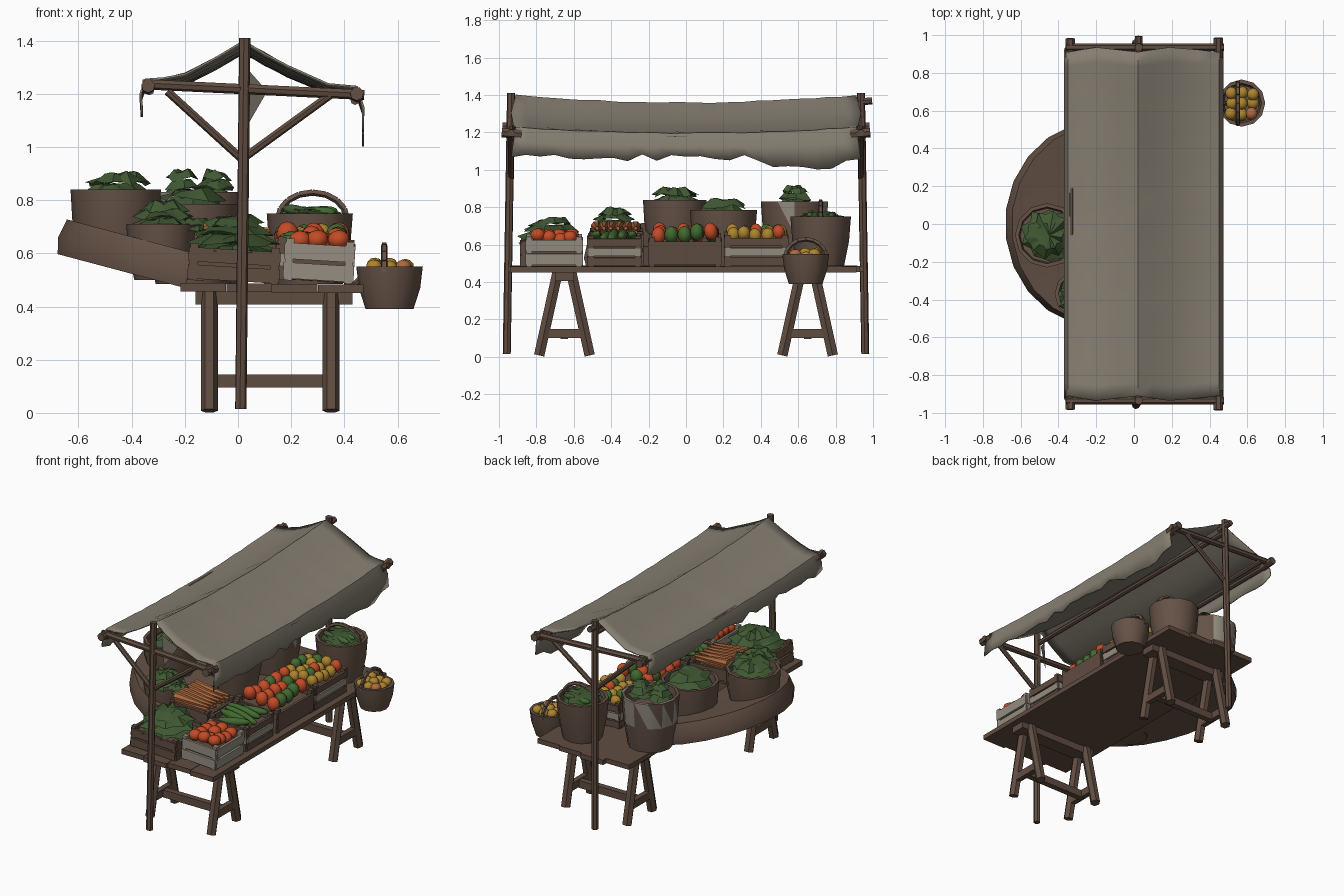
import bpy, bmesh, math, random
from mathutils import Vector, Matrix, Euler

random.seed(7)
if "Cube" in bpy.data.objects:
    bpy.data.objects.remove(bpy.data.objects["Cube"], do_unlink=True)


def material(name, r, g, b):
    m = bpy.data.materials.new(name)
    m.use_nodes = True
    m.diffuse_color = (r, g, b, 1)
    node = m.node_tree.nodes["Principled BSDF"]
    node.inputs["Base Color"].default_value = (r, g, b, 1)
    node.inputs["Roughness"].default_value = 0.9
    return m


WOOD = material("wood", .118, .074, .053)
WICKER = material("wicker", .132, .085, .062)
CLOTH = material("cloth", .235, .208, .165)
PALE = material("pale_board", .3, .27, .22)
LEAF = material("leaf_green", .05, .097, .032)
GREEN = material("bright_green", .055, .14, .03)
RED = material("tomato_red", .55, .07, .02)
ORANGE = material("carrot_orange", .42, .14, .05)
YELLOW = material("fruit_yellow", .42, .23, .028)


def finish(name, bm, mats, smooth=35):
    me = bpy.data.meshes.new(name)
    bm.to_mesh(me)
    bm.free()
    ob = bpy.data.objects.new(name, me)
    bpy.context.collection.objects.link(ob)
    for m in mats:
        me.materials.append(m)
    if smooth:
        bpy.ops.object.select_all(action="DESELECT")
        ob.select_set(True)
        bpy.context.view_layer.objects.active = ob
        bpy.ops.object.shade_smooth_by_angle(angle=math.radians(smooth))
    return ob


def paint(verts, index):
    for f in {f for v in verts for f in v.link_faces}:
        f.material_index = index


def rod(bm, a, b, r, sides=7, r2=None):
    a, b = Vector(a), Vector(b)
    d = b - a
    mat = Matrix.Translation((a + b) / 2) @ d.to_track_quat("Z", "Y").to_matrix().to_4x4()
    mat = mat @ Matrix.Rotation(math.pi / sides, 4, "Z")
    bmesh.ops.create_cone(bm, cap_ends=True, segments=sides, radius1=r,
                          radius2=r if r2 is None else r2, depth=d.length, matrix=mat)


def log(name, a, b, r=.02, sides=7):
    bm = bmesh.new()
    rod(bm, a, b, r, sides)
    finish(name, bm, [WOOD])


def box(bm, c, s, index=0):
    mat = Matrix.Translation(c) @ Matrix.Diagonal((*s, 1))
    paint(bmesh.ops.create_cube(bm, size=1, matrix=mat)["verts"], index)


def lathe(profile, steps, start, angle):
    bm = bmesh.new()
    vs = [bm.verts.new(start * r + Vector((0, 0, z))) for r, z in profile]
    edges = [bm.edges.new(p) for p in zip(vs, vs[1:])]
    bmesh.ops.spin(bm, geom=vs + edges, axis=(0, 0, 1), cent=(0, 0, 0), steps=steps, angle=angle)
    bmesh.ops.remove_doubles(bm, verts=bm.verts, dist=.0005)
    bmesh.ops.holes_fill(bm, edges=bm.edges, sides=0)
    bmesh.ops.recalc_face_normals(bm, faces=bm.faces)
    return bm


def basket(name, x, y, z0, z1, r0, r1, patched=False):
    fill = z0 + (z1 - z0) * .7
    mid = (r0 + r1) / 2 + .008
    bm = lathe([(0, z0), (r0, z0), (mid, (z0 + z1) / 2), (r1, z1), (r1 - .02, z1),
                (mid - .02, fill), (0, fill)], 12, Vector((1, 0, 0)), math.tau)
    if patched:
        bmesh.ops.triangulate(bm, faces=bm.faces)
        for f in bm.faces:
            c = f.calc_center_median()
            if c.z > (z0 + z1) / 2 and c.xy.length > mid - .01 and random.random() < .45:
                f.material_index = 1
    bmesh.ops.translate(bm, verts=bm.verts, vec=(x, y, 0))
    finish(name, bm, [WICKER, PALE])


def handle(name, x, y, z, r, h, axis):
    bm = bmesh.new()
    axis = Vector(axis)
    pts = [Vector((x, y, z)) + axis * r * math.cos(t) + Vector((0, 0, h * math.sin(t)))
           for t in (math.pi * i / 8 for i in range(9))]
    for a, b in zip(pts, pts[1:]):
        rod(bm, a, b, .013, 5)
    finish(name, bm, [WICKER])


def leaves(name, x, y, z, r, h, points=9, layers=3):
    # Jagged rosettes stacked into a dome
    bm = bmesh.new()
    for k in range(layers):
        size = r * math.sqrt(1 - (k / layers) ** 2)
        step, n = h / layers, points * 2
        low = z + step * k
        top = bm.verts.new((x, y, low + step))
        rings = []
        for frac, lift in ((.6, .9), (1, 0)):
            ring = []
            for i in range(n):
                t = math.tau * i / n + k * .45
                q = size * frac * (1 if i % 2 else .84) * random.uniform(.88, 1.06)
                ring.append(bm.verts.new((x + q * math.cos(t), y + q * math.sin(t),
                                          low + step * (lift + random.uniform(-.35, .4)))))
            rings.append(ring)
        for i in range(n):
            j = (i + 1) % n
            bm.faces.new((top, rings[0][i], rings[0][j]))
            bm.faces.new((rings[0][i], rings[1][i], rings[1][j], rings[0][j]))
    finish(name, bm, [LEAF], 25)


def pile(name, mats, xs, ys, z, nx, ny, size):
    # Rows of rounded produce with jitter
    bm = bmesh.new()
    for i in range(nx):
        for j in range(ny):
            p = (xs[0] + (xs[1] - xs[0]) * (i + .5) / nx + random.uniform(-.008, .008),
                 ys[0] + (ys[1] - ys[0]) * (j + .5) / ny + random.uniform(-.008, .008),
                 z + random.uniform(-.012, .015))
            turn = Euler([random.uniform(-.2, .2) for _ in range(3)]).to_matrix().to_4x4()
            mat = Matrix.Translation(p) @ turn @ Matrix.Diagonal((*size, 1))
            vs = bmesh.ops.create_icosphere(bm, subdivisions=2, radius=1, matrix=mat)["verts"]
            paint(vs, random.randrange(len(mats)))
    finish(name, bm, mats, 50)


def crate(name, x0, x1, y0, y1, z0, z1, colours, tilt=.06):
    # Colours run from the bottom slat to the top slat
    bm = bmesh.new()
    w, d, h = x1 - x0, y1 - y0, z1 - z0
    box(bm, (0, 0, -h * .1), (w - .02, d - .02, h * .7))
    step = h / len(colours)
    for k, index in enumerate(colours):
        zc = -h / 2 + step * (k + .5)
        for s in (-1, 1):
            box(bm, (s * w / 2, 0, zc), (.016, d, step * .82), index)
            box(bm, (0, s * d / 2, zc), (w, .016, step * .82), index)
    for sx in (-1, 1):
        for sy in (-1, 1):
            box(bm, (sx * (w / 2 - .012), sy * (d / 2 - .012), .005), (.03, .03, h + .01), colours[-1])
    mat = Matrix.Translation(((x0 + x1) / 2, (y0 + y1) / 2, (z0 + z1) / 2)) @ Matrix.Rotation(tilt, 4, "Y")
    bmesh.ops.transform(bm, matrix=mat, verts=bm.verts)
    finish(name, bm, [WOOD, PALE], 0)


# Frame: end posts, cross beams, braces and beam ends
for end, s in (("front", -1), ("back", 1)):
    y = s * .935
    log(end + "_post", (.01, s * .958, .015), (.025, y, 1.41), .022)
    log(end + "_cross_beam", (-.36, y, 1.237), (.475, y, 1.197), .02)
    log(end + "_brace_right", (-.265, y, 1.21), (.015, y, .955), .016)
    log(end + "_brace_left", (.345, y, 1.195), (.015, y, .955), .016)
    log(end + "_beam_end_right", (-.338, s * .88, 1.222), (-.338, s * .982, 1.23), .026)
    log(end + "_beam_end_left", (.447, s * .88, 1.19), (.447, s * .985, 1.2), .026)
log("ridge_beam_end", (.025, .88, 1.36), (.025, .995, 1.37), .02)

# Long beams beneath the cloth
for name, x, z in (("ridge_beam", .022, 1.325), ("eave_beam_right", -.332, 1.212), ("eave_beam_left", .44, 1.175)):
    log(name, (x, -.93, z), (x, .93, z), .017)

# Sagging cloth canopy with ragged hems
section = [(-.366, 1.13), (-.37, 1.2), (-.35, 1.258), (-.28, 1.26), (-.2, 1.278), (-.09, 1.335), (.022, 1.4),
           (.1, 1.355), (.19, 1.305), (.34, 1.24), (.45, 1.227), (.475, 1.15), (.474, 1.06)]
bm = bmesh.new()
rows = []
for i in range(25):
    t = i / 12 - 1
    row = []
    for j, (x, z) in enumerate(section):
        hem = j in (0, len(section) - 1)
        sag = (.02 + .02 * math.sin(math.pi * j / 12)) * (1 - t * t)
        drop = random.uniform(-.025, .018) if hem else sag + random.uniform(-.003, .003)
        if j == len(section) - 1 and .45 < t < .85:
            drop += .045
        bow = .025 * math.sin(j * math.pi / 4) ** 2
        row.append(bm.verts.new((x, t * (.935 - bow), z - drop)))
    rows.append(row)
for a, b in zip(rows, rows[1:]):
    for j in range(len(section) - 1):
        bm.faces.new((a[j], a[j + 1], b[j + 1], b[j]))
canopy = finish("canopy", bm, [CLOTH], 40)
canopy.modifiers.new("thickness", "SOLIDIFY").thickness = .008

# Loose torn strip under the ridge
bm = bmesh.new()
bm.faces.new([bm.verts.new(p) for p in ((.03, -.86, 1.3), (.11, -.8, 1.21), (.035, -.84, 1.08))])
finish("torn_strip", bm, [CLOTH], 0)

# Table planks
bm = bmesh.new()
for i in range(4):
    x = -.13 + i * .172
    box(bm, (x, random.uniform(-.02, 0), .473 - i * .002), (.171, 1.88 + random.uniform(-.03, .03), .032))
finish("table_planks", bm, [WOOD], 0)

# Trestles
for end, yc in (("front", -.65), ("back", .65)):
    bm = bmesh.new()
    for x in (-.108, .35):
        for s in (-1, 1):
            rod(bm, (x, yc + s * .135, .008), (x, yc + s * .036, .455), .032, 6)
        box(bm, (x, yc, .125), (.035, .2, .05))
    box(bm, (.12, yc, .12), (.46, .04, .05))
    box(bm, (.135, yc, .432), (.59, .1, .05))
    finish(end + "_trestle", bm, [WOOD], 30)

# Tilted half-round bulge of the counter
bm = lathe([(0, 0), (.5, 0), (.515, .06), (.5, .135), (0, .115)], 11, Vector((0, 1, 0)), math.pi)
mat = Matrix.Translation((-.2, 0, .47)) @ Matrix.Rotation(.26, 4, "Y") @ Matrix.Diagonal((1, 1.06, 1, 1))
bmesh.ops.transform(bm, matrix=mat, verts=bm.verts)
finish("round_counter", bm, [WICKER])

# Baskets and their greens
basket("counter_basket", -.46, -.06, .6, .84, .14, .17)
leaves("counter_basket_leaves", -.45, -.06, .825, .15, .075, 10, 2)
basket("patched_basket", -.14, .58, .485, .83, .14, .18, True)
leaves("patched_basket_cabbage_right", -.21, .57, .81, .085, .1, 5)
leaves("patched_basket_cabbage_left", -.085, .6, .81, .085, .1, 5)
basket("middle_basket", -.17, .2, .485, .785, .14, .18)
leaves("middle_basket_leaves", -.17, .2, .765, .16, .075, 6, 2)
basket("low_basket", -.29, -.37, .5, .71, .1, .13)
leaves("low_basket_leaves", -.28, -.38, .7, .13, .095)
basket("handled_basket", .27, .72, .485, .75, .125, .162)
leaves("handled_basket_leaves", .27, .72, .735, .14, .04)
pile("handled_basket_greens", [GREEN, LEAF], (.17, .37), (.63, .81), .755, 2, 3, (.05, .018, .02))
handle("handled_basket_handle", .28, .72, .73, .13, .1, (1, 0, 0))
basket("hanging_basket", .57, .64, .39, .55, .09, .125)
pile("hanging_basket_fruit", [YELLOW, YELLOW, YELLOW, ORANGE], (.49, .65), (.56, .72), .54, 3, 3, (.032, .034, .03))
handle("hanging_basket_handle", .55, .64, .53, .11, .1, (0, 1, 0))
log("hanging_basket_hook", (.43, .64, .475), (.49, .64, .535), .012)

# Crates and their produce
crate("tomato_crate", .18, .43, -.85, -.56, .492, .64, (1, 1))
pile("tomatoes", [RED], (.2, .41), (-.82, -.59), .64, 3, 4, (.042, .04, .036))
crate("cabbage_crate", -.18, .15, -.88, -.56, .49, .62, (0, 0))
leaves("cabbage_leaves", -.02, -.72, .6, .19, .14, 8, 4)
crate("cucumber_crate", .15, .43, -.52, -.245, .492, .645, (0, 1, 0))
pile("cucumbers", [GREEN], (.15, .43), (-.51, -.255), .645, 1, 5, (.135, .027, .028))
crate("pepper_crate", .12, .43, -.195, .185, .49, .64, (0,))
pile("peppers", [RED, RED, GREEN], (.14, .42), (-.18, .17), .66, 3, 5, (.042, .037, .048))
crate("yellow_fruit_crate", .12, .43, .21, .54, .492, .65, (0, 1, 0))
pile("yellow_fruit", [YELLOW, YELLOW, YELLOW, YELLOW, GREEN, RED], (.14, .42), (.22, .53), .66, 4, 5, (.036, .034, .04))
crate("carrot_crate", -.15, .13, -.51, -.235, .49, .67, (0, 0))

# Carrots lying side by side
bm = bmesh.new()
for i in range(12):
    y = -.48 + (i % 6) * .042
    z = .675 + .022 * (i // 6)
    rod(bm, (-.13, y, z), (.12, y + random.uniform(-.02, .02), z - .01), .03, 7, .01)
finish("carrots", bm, [ORANGE])
leaves("carrot_tops", -.16, -.38, .68, .08, .05, 7, 2)
